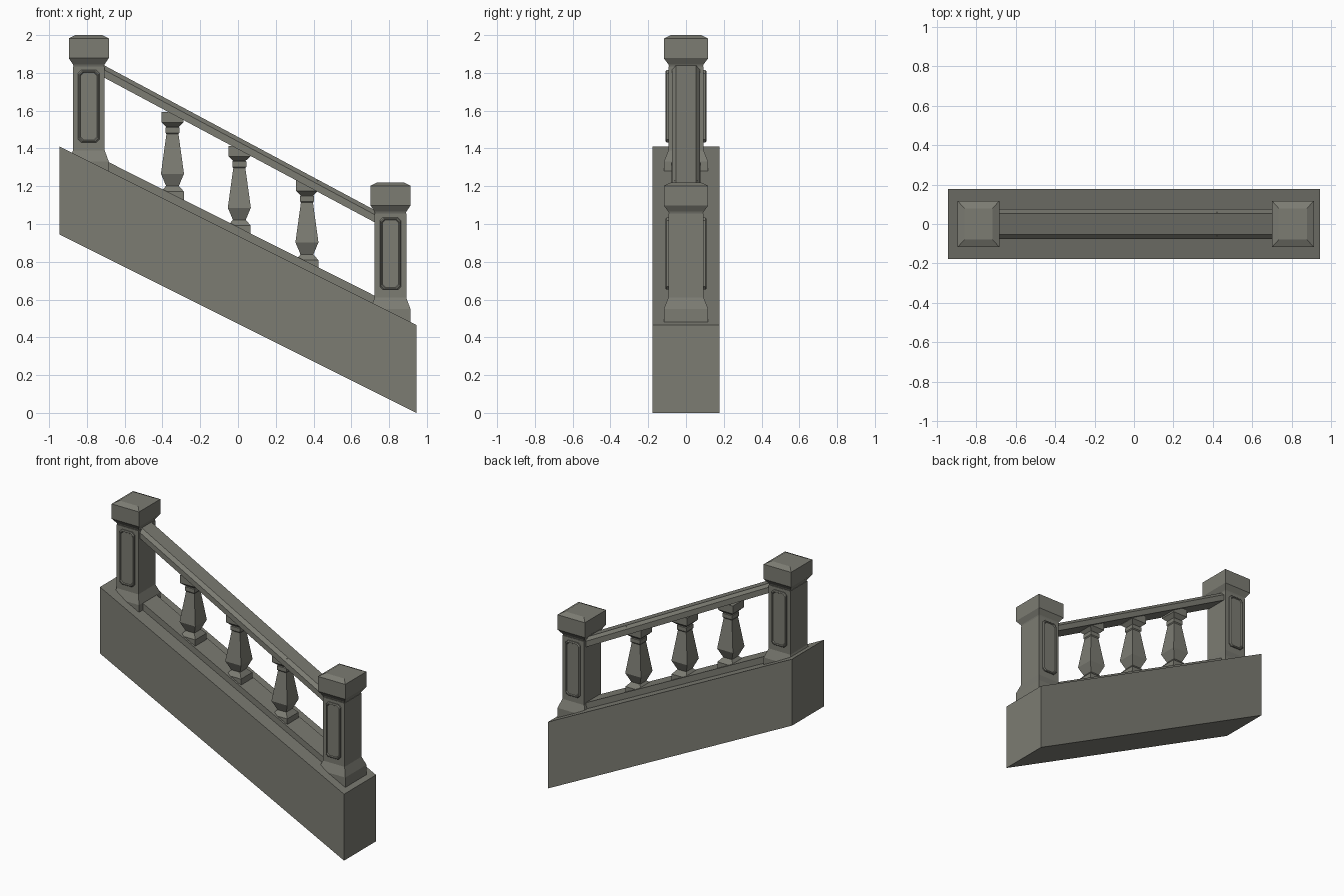
import bpy, bmesh

if "Cube" in bpy.data.objects:
    bpy.data.objects.remove(bpy.data.objects["Cube"])

stone = bpy.data.materials.new("grey stone")
stone.diffuse_color = (0.20, 0.20, 0.17, 1)
stone.use_nodes = True
stone.node_tree.nodes["Principled BSDF"].inputs["Base Color"].default_value = stone.diffuse_color


def finish(name, bm):
    bmesh.ops.recalc_face_normals(bm, faces=bm.faces)
    me = bpy.data.meshes.new(name)
    bm.to_mesh(me)
    bm.free()
    me.materials.append(stone)
    ob = bpy.data.objects.new(name, me)
    bpy.context.collection.objects.link(ob)
    return ob


def loft(name, rings):
    """Join rings of points into a closed solid."""
    bm = bmesh.new()
    vs = [[bm.verts.new(p) for p in r] for r in rings]
    n = len(vs[0])
    for a, b in zip(vs, vs[1:]):
        for i in range(n):
            j = (i + 1) % n
            bm.faces.new((a[i], a[j], b[j], b[i]))
    bm.faces.new(vs[0])
    bm.faces.new(vs[-1])
    return finish(name, bm)


def square_column(name, x, z, profile, sy):
    """Square-section turned shape from (height, half width) pairs."""
    return loft(name, [[(x + sx * w, k * w * sy, z + h)
                        for sx, k in ((-1, -1), (1, -1), (1, 1), (-1, 1))]
                       for h, w in profile])


def sloped(name, x0, x1, z0, z1, section):
    """Sweep a (y, z) section between two heights with vertical ends."""
    return loft(name, [[(x, y, z + h) for y, h in section]
                       for x, z in ((x0, z0), (x1, z1))])


def panel(name, x, z, side):
    """Raised post panel with clipped corners and a recessed centre."""
    def ring(inset, y):
        w, h, c = 0.056 - inset, 0.191 - inset, 0.016
        pts = [(-w + c, -h), (w - c, -h), (w, -h + c), (w, h - c),
               (w - c, h), (-w + c, h), (-w, h - c), (-w, -h + c)]
        return [(x + a, side * y, z + b) for a, b in pts]
    loft(name, [ring(0, 0.085), ring(0, 0.102), ring(0.005, 0.108),
                ring(0.009, 0.108), ring(0.013, 0.102)])


# sloping wall and the kerb on top of it
sloped("wall_base", -0.945, 0.945, 1.41, 0.465,
       [(-0.177, -0.465), (0.177, -0.465), (0.177, 0), (-0.177, 0)])
sloped("kerb", -0.75, 0.77, 1.36, 0.597,
       [(-0.076, -0.1), (0.076, -0.1), (0.076, 0), (-0.076, 0)])

# chamfered handrail
sloped("handrail", -0.75, 0.77, 1.862, 1.049,
       [(-0.075, -0.065), (0.075, -0.065), (0.075, -0.024),
        (0.053, 0), (-0.053, 0), (-0.075, -0.024)])

# end posts: shaft with flared foot, cap, front and back panels
shaft = [(-0.76, 0.106), (-0.67, 0.106), (-0.61, 0.084), (-0.165, 0.084)]
cap = [(-0.18, 0.076), (-0.155, 0.084), (-0.122, 0.106), (-0.018, 0.106), (0, 0.072)]
for label, x, z in (("upper", -0.79, 2.0), ("lower", 0.807, 1.22)):
    square_column(label + "_post", x, z, shaft, 1.11)
    square_column(label + "_post_cap", x, z, cap, 1.11)
    for side, word in ((-1, "front"), (1, "back")):
        panel(f"{label}_post_{word}_panel", x, z - 0.377, side)

# balusters
baluster = [(-0.43, 0.06), (-0.366, 0.06), (-0.336, 0.034), (-0.272, 0.061),
            (-0.062, 0.032), (-0.055, 0.037), (-0.028, 0.037),
            (-0.024, 0.033), (0, 0.058), (0.055, 0.058)]
for i, (x, z) in enumerate(((-0.347, 1.538), (0.007, 1.358), (0.365, 1.175))):
    square_column(f"baluster_{i + 1}", x, z, baluster, 1.05)
